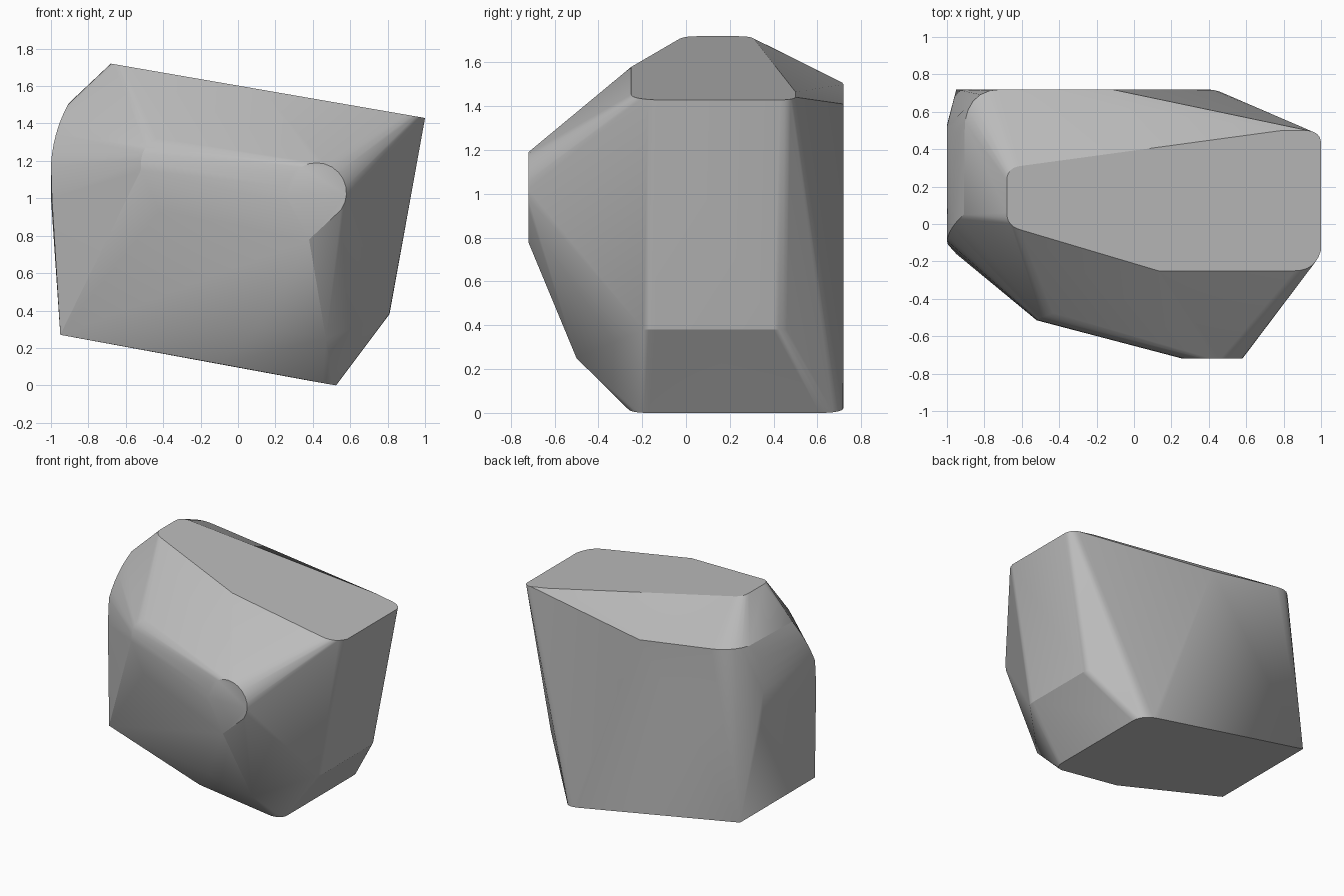
import bpy, bmesh, math
from mathutils import Vector

cube = bpy.data.objects.get("Cube")
if cube:
    bpy.data.objects.remove(cube, do_unlink=True)

stone = bpy.data.materials.new("stone_grey")
stone.use_nodes = True
stone.diffuse_color = (0.5, 0.5, 0.5, 1)
stone.node_tree.nodes["Principled BSDF"].inputs["Base Color"].default_value = (0.5, 0.5, 0.5, 1)


def rounded(a, corner, b, steps=6):
    """Points on a smooth bend from a to b around a corner."""
    a, corner, b = Vector(a), Vector(corner), Vector(b)
    return [a * (1 - t) ** 2 + corner * 2 * t * (1 - t) + b * t * t
            for t in (i / steps for i in range(steps + 1))]


def crown(x, y):
    """Point on the sloping top plane."""
    return (x, y, 1.72 - 0.173 * (x + 0.68))


points = []

# flat sloping top with rounded corners
points += rounded(crown(-0.68, 0.23), crown(-0.68, 0.30), crown(-0.61, 0.31))
points += rounded(crown(-0.68, 0.06), crown(-0.68, -0.01), crown(-0.61, -0.03))
points += rounded(crown(0.93, 0.50), crown(1, 0.49), crown(1, 0.43))
points += rounded(crown(0.86, -0.25), crown(0.97, -0.25), crown(1, -0.14))
points += [crown(0.13, -0.25), crown(0.79, 0.50)]

# flat nose: round above, pointed below
for i in range(17):
    a = math.radians(-35 + i * 250 / 16)
    points.append((0.42 + 0.16 * math.cos(a), -0.72, 1.03 + 0.16 * math.sin(a)))
points.append((0.38, -0.72, 0.78))

# rounded end of the front ridge
points += rounded((-0.39, -0.46, 1.33), (-0.53, -0.51, 1.31), (-0.52, -0.515, 1.15))
points.append((-0.42, -0.51, 0.93))

# left cheek and its rounded back corner
points += rounded((-0.71, 0.72, 1.50), (-0.91, 0.72, 1.53), (-0.91, 0.47, 1.50))
points += rounded((-0.91, 0.05, 1.50), (-0.99, -0.02, 1.35), (-1, -0.09, 1.18))
points += rounded((-0.91, 0.47, 1.50), (-0.98, 0.49, 1.36), (-1, 0.52, 1.18))
points += [(-1, 0.53, 1.0), (-0.995, -0.11, 1.0)]

# back wall
points += [(-0.12, 0.72, 1.41), (-0.95, 0.72, 0.27)]

# underside and lower front
points += rounded((0.38, 0.72, 0.025), (0.52, 0.72, 0), (0.525, 0.61, 0))
points += rounded((0.525, -0.17, 0), (0.52, -0.24, 0), (0.45, -0.26, 0.013))
points += [(-0.95, -0.16, 0.27), (-0.1, -0.31, 0.115),
           (0.1, -0.48, 0.31), (0.47, -0.50, 0.25)]

# lower corners of the right wall
points += rounded((0.81, -0.14, 0.38), (0.81, -0.19, 0.38), (0.78, -0.21, 0.38), 3)
points += rounded((0.81, 0.40, 0.38), (0.81, 0.44, 0.38), (0.79, 0.46, 0.38), 3)

# wrap everything in a tight skin
bm = bmesh.new()
for p in points:
    bm.verts.new(p)
bmesh.ops.remove_doubles(bm, verts=bm.verts, dist=0.004)
hull = bmesh.ops.convex_hull(bm, input=bm.verts)
spare = {v for v in hull["geom_interior"] + hull["geom_unused"]
         if isinstance(v, bmesh.types.BMVert)}
bmesh.ops.delete(bm, geom=list(spare), context='VERTS')
bmesh.ops.dissolve_limit(bm, angle_limit=math.radians(1.5),
                         verts=bm.verts, edges=bm.edges)
bmesh.ops.recalc_face_normals(bm, faces=bm.faces)

mesh = bpy.data.meshes.new("boulder")
bm.to_mesh(mesh)
bm.free()
mesh.materials.append(stone)
boulder = bpy.data.objects.new("boulder", mesh)
bpy.context.collection.objects.link(boulder)
bpy.context.view_layer.objects.active = boulder
boulder.select_set(True)
bpy.ops.object.shade_smooth_by_angle(angle=math.radians(20))
